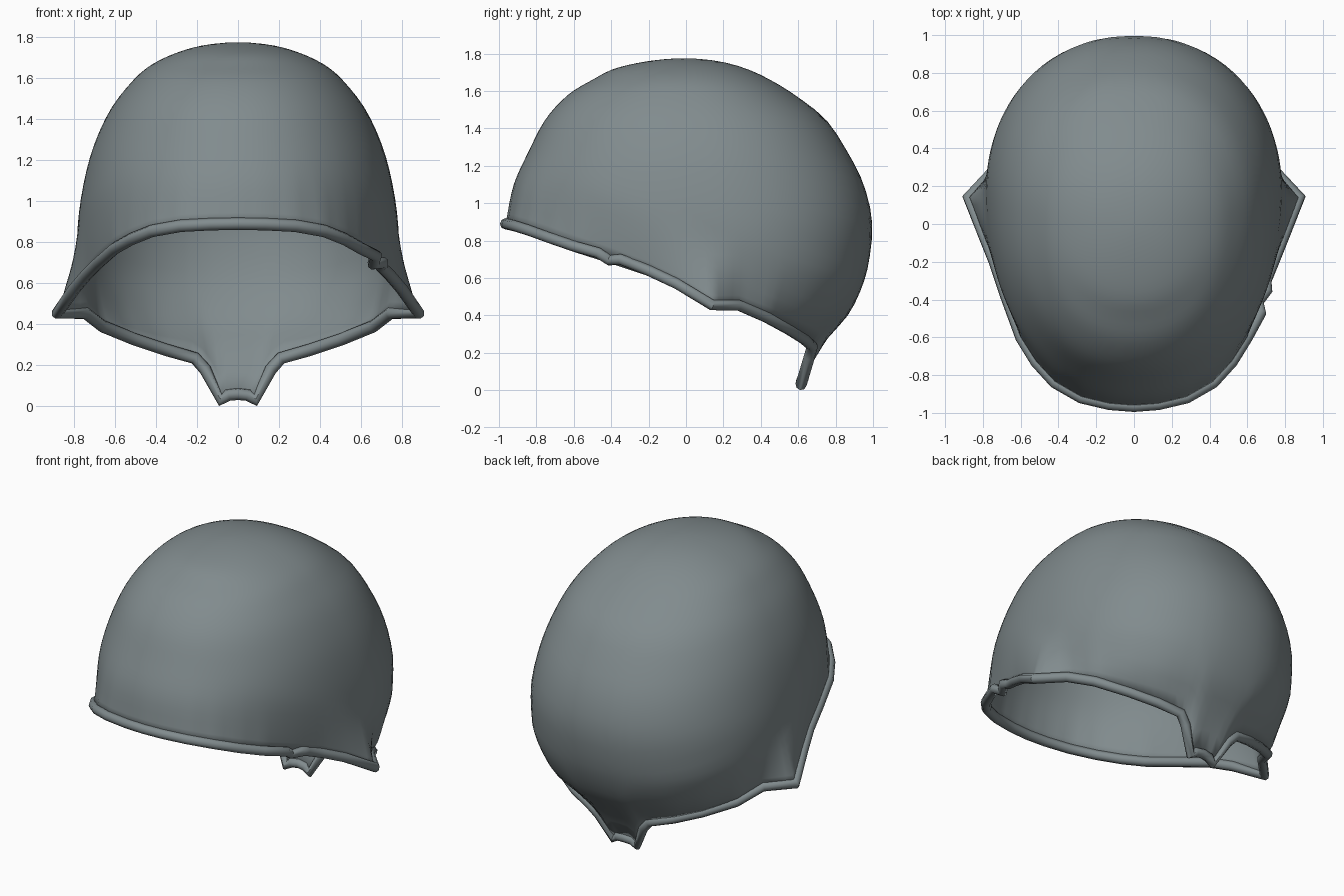
import bpy, bmesh, math
from mathutils import Vector

if "Cube" in bpy.data.objects:
    bpy.data.objects.remove(bpy.data.objects["Cube"])

steel = bpy.data.materials.new("grey green steel")
steel.diffuse_color = (0.22, 0.26, 0.27, 1)
steel.use_nodes = True
steel.node_tree.nodes["Principled BSDF"].inputs["Base Color"].default_value = steel.diffuse_color

# Horizontal sections of the dome: height, front y, back y, half width
SECTIONS = [
    (1.775, -0.01, -0.01, 0.0), (1.76, -0.20, 0.17, 0.17), (1.72, -0.38, 0.32, 0.31),
    (1.66, -0.50, 0.45, 0.43), (1.58, -0.63, 0.58, 0.52), (1.45, -0.75, 0.745, 0.62),
    (1.28, -0.84, 0.86, 0.70), (1.10, -0.92, 0.95, 0.75), (0.90, -0.96, 0.995, 0.78),
    (0.70, -1.0, 0.98, 0.785), (0.55, -1.0, 0.94, 0.78), (0.40, -1.0, 0.865, 0.76),
    (0.25, -1.0, 0.74, 0.66), (0.0, -1.0, 0.60, 0.5)]

# Half of the rim, from the brow, past the ear flare, to the nape tab
RIM = [(0, -0.965, 0.89), (0.13, -0.955, 0.888), (0.28, -0.92, 0.88), (0.42, -0.84, 0.855),
       (0.52, -0.73, 0.815), (0.60, -0.60, 0.77), (0.68, -0.38, 0.70), (0.74, -0.20, 0.64),
       (0.80, -0.05, 0.57), (0.88, 0.14, 0.455), (0.745, 0.28, 0.455), (0.66, 0.43, 0.39),
       (0.50, 0.55, 0.325), (0.35, 0.63, 0.275), (0.21, 0.675, 0.235), (0.16, 0.66, 0.18),
       (0.085, 0.615, 0.03), (0.05, 0.62, 0.055), (0, 0.625, 0.06)]
POWER = 2.15


def section(u):
    """Smoothly interpolated dome section at row position u."""
    last = len(SECTIONS) - 1
    i = min(int(u), last - 1)
    t = u - i
    b, c = SECTIONS[i], SECTIONS[i + 1]
    a = SECTIONS[i - 1] if i else (b[0], -c[1], -c[2], -c[3])
    if not i:
        a = (c[0], 2 * b[1] - c[1], 2 * b[2] - c[2], -c[3])
    d = SECTIONS[min(i + 2, last)]
    return [0.5 * (2 * q + (r - p) * t + (2 * p - 5 * q + 4 * r - s) * t * t
                   + (3 * q - p - 3 * r + s) * t ** 3) for p, q, r, s in zip(a, b, c, d)]


def row_at(z):
    lo, hi = 0.0, len(SECTIONS) - 1.0
    for _ in range(30):
        mid = (lo + hi) / 2
        lo, hi = (mid, hi) if section(mid)[0] > z else (lo, mid)
    return lo


def middle(u):
    return -0.01 + 0.16 * min(1, u / 8) ** 2


def dome_point(u, angle):
    z, front, back, width = section(u)
    cx, cy = math.sin(angle), math.cos(angle)
    k = (abs(cx) ** POWER + abs(cy) ** POWER) ** (-1 / POWER)
    reach = back - middle(u) if cy > 0 else middle(u) - front
    return Vector((cx * k * width, middle(u) + cy * k * reach, z))


def rim_angle(p):
    u = row_at(p.z)
    _, front, back, width = section(u)
    dy = p.y - middle(u)
    reach = back - middle(u) if dy > 0 else middle(u) - front
    return math.atan2(p.x / width, dy / reach)


# Full rim loop, and the same loop divided for the shell columns
half = [Vector(p) for p in RIM]
mirrored = [Vector((-p.x, p.y, p.z)) for p in half[-2:0:-1]]
loop = half + mirrored
columns = []
for a, b in zip(loop, loop[1:] + loop[:1]):
    n = max(1, round((b - a).length / 0.045))
    columns += [a.lerp(b, i / n) for i in range(n)]

# Shell: each column runs from the crown down to its rim point
ROWS = 30
bm = bmesh.new()
crown = bm.verts.new((0, -0.01, 1.775))
grid = []
for p in columns:
    end, angle = row_at(p.z), rim_angle(p)
    shift = p - dome_point(end, angle)
    line = []
    for k in range(1, ROWS + 1):
        q = dome_point(end * k / ROWS, angle)
        q += shift * max(0, 1 - (q.z - p.z) / 0.34) ** 1.25
        line.append(bm.verts.new(q))
    grid.append(line)
for a, b in zip(grid, grid[1:] + grid[:1]):
    bm.faces.new((crown, a[0], b[0]))
    for k in range(ROWS - 1):
        bm.faces.new((a[k], a[k + 1], b[k + 1], b[k]))
bmesh.ops.recalc_face_normals(bm, faces=bm.faces)
mesh = bpy.data.meshes.new("helmet_shell")
bm.to_mesh(mesh)
bm.free()
mesh.materials.append(steel)
shell = bpy.data.objects.new("helmet_shell", mesh)
bpy.context.collection.objects.link(shell)
wall = shell.modifiers.new("wall", 'SOLIDIFY')
wall.thickness = 0.015
wall.offset = -1

# Rolled rim, with a small buckled spot on one side
path = [tuple(p) for p in loop]
path[6:7] = [(0.672, -0.47, 0.735), (0.66, -0.41, 0.695), (0.705, -0.35, 0.70),
             (0.70, -0.30, 0.68)]
curve = bpy.data.curves.new("rolled_rim", 'CURVE')
curve.dimensions = '3D'
curve.bevel_depth = 0.03
curve.bevel_resolution = 2
spline = curve.splines.new('POLY')
spline.points.add(len(path) - 1)
for pt, co in zip(spline.points, path):
    pt.co = (*co, 1)
spline.use_cyclic_u = True
curve.materials.append(steel)
rim = bpy.data.objects.new("rolled_rim", curve)
bpy.context.collection.objects.link(rim)

# Smooth shading, with the rim turned into a mesh
for o in (shell, rim):
    bpy.ops.object.select_all(action='DESELECT')
    o.select_set(True)
    bpy.context.view_layer.objects.active = o
    if o.type == 'CURVE':
        bpy.ops.object.convert(target='MESH')
    bpy.ops.object.shade_smooth_by_angle(angle=math.radians(50))
